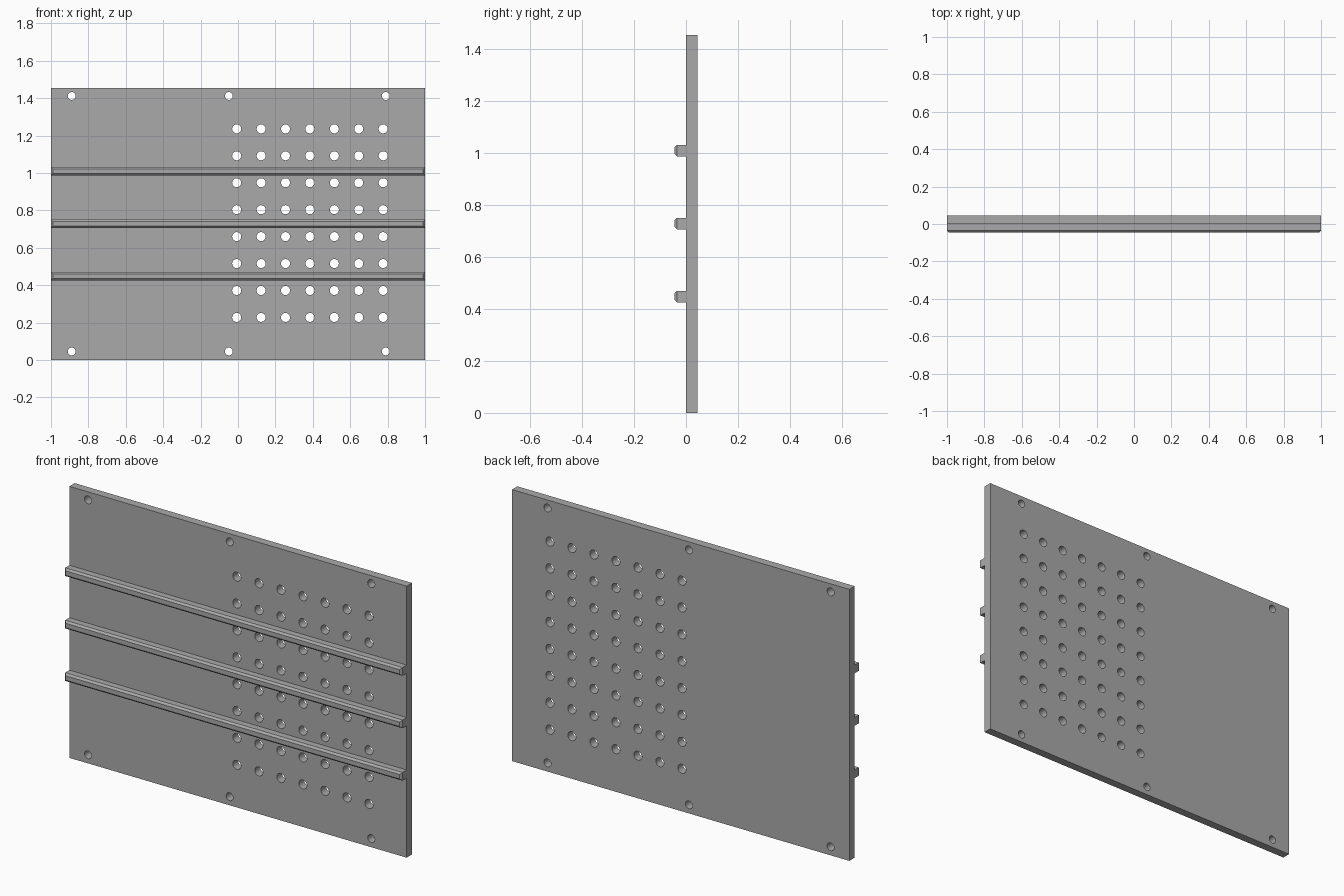
import bpy, bmesh
from math import pi, radians
from mathutils import Matrix, Vector

if "Cube" in bpy.data.objects:
    bpy.data.objects.remove(bpy.data.objects["Cube"], do_unlink=True)

HEIGHT, DEPTH = 1.455, 0.045

grey = bpy.data.materials.new("plain grey")
grey.use_nodes = True
colour = (0.4, 0.4, 0.4, 1)
grey.diffuse_color = colour
grey.node_tree.nodes["Principled BSDF"].inputs["Base Color"].default_value = colour


def add_object(name, bm):
    mesh = bpy.data.meshes.new(name)
    bmesh.ops.recalc_face_normals(bm, faces=bm.faces)
    bm.to_mesh(mesh)
    bm.free()
    mesh.materials.append(grey)
    obj = bpy.data.objects.new(name, mesh)
    bpy.context.collection.objects.link(obj)
    return obj


def box(size, centre):
    bm = bmesh.new()
    bmesh.ops.create_cube(bm, size=1)
    bmesh.ops.scale(bm, vec=size, verts=bm.verts)
    bmesh.ops.translate(bm, vec=centre, verts=bm.verts)
    return bm


# Back panel
panel = add_object("panel", box((2, DEPTH, HEIGHT), (0, DEPTH / 2, HEIGHT / 2)))

# Drills for the peg grid and the mounting holes
holes = [(-0.007 + 0.1305 * i, 0.228 + 0.144 * j, 0.024)
         for i in range(7) for j in range(8)]
holes += [(x, z, 0.021) for x in (-0.889, -0.049, 0.79) for z in (0.046, 1.412)]
bm = bmesh.new()
for x, z, radius in holes:
    bmesh.ops.create_cone(
        bm, cap_ends=True, segments=32, radius1=radius, radius2=radius, depth=4 * DEPTH,
        matrix=Matrix.Translation((x, DEPTH / 2, z)) @ Matrix.Rotation(pi / 2, 4, "X"))
drills = add_object("hole_drills", bm)
drills.hide_render = True
drills.hide_viewport = True

cut = panel.modifiers.new("holes", "BOOLEAN")
cut.operation = "DIFFERENCE"
cut.solver = "EXACT"
cut.object = drills

# Apply the cut, then remove the drills
bpy.context.view_layer.update()
evaluated = panel.evaluated_get(bpy.context.evaluated_depsgraph_get())
drilled = bpy.data.meshes.new_from_object(evaluated)
panel.modifiers.clear()
panel.data = drilled
bpy.data.objects.remove(drills, do_unlink=True)

# Smooth hole walls with sharp rims
bpy.ops.object.select_all(action="DESELECT")
panel.select_set(True)
bpy.context.view_layer.objects.active = panel
bpy.ops.object.shade_smooth_by_angle(angle=radians(30))

# Horizontal rails with a chamfered front
for name, z in (("lower_rail", 0.448), ("middle_rail", 0.729), ("upper_rail", 1.01)):
    bm = box((2, DEPTH, 0.044), (0, -DEPTH / 2, z))
    front = [e for e in bm.edges if all(v.co.y < -DEPTH / 2 for v in e.verts)]
    bmesh.ops.bevel(bm, geom=front, offset=0.01, segments=1, affect="EDGES")
    add_object(name, bm)
